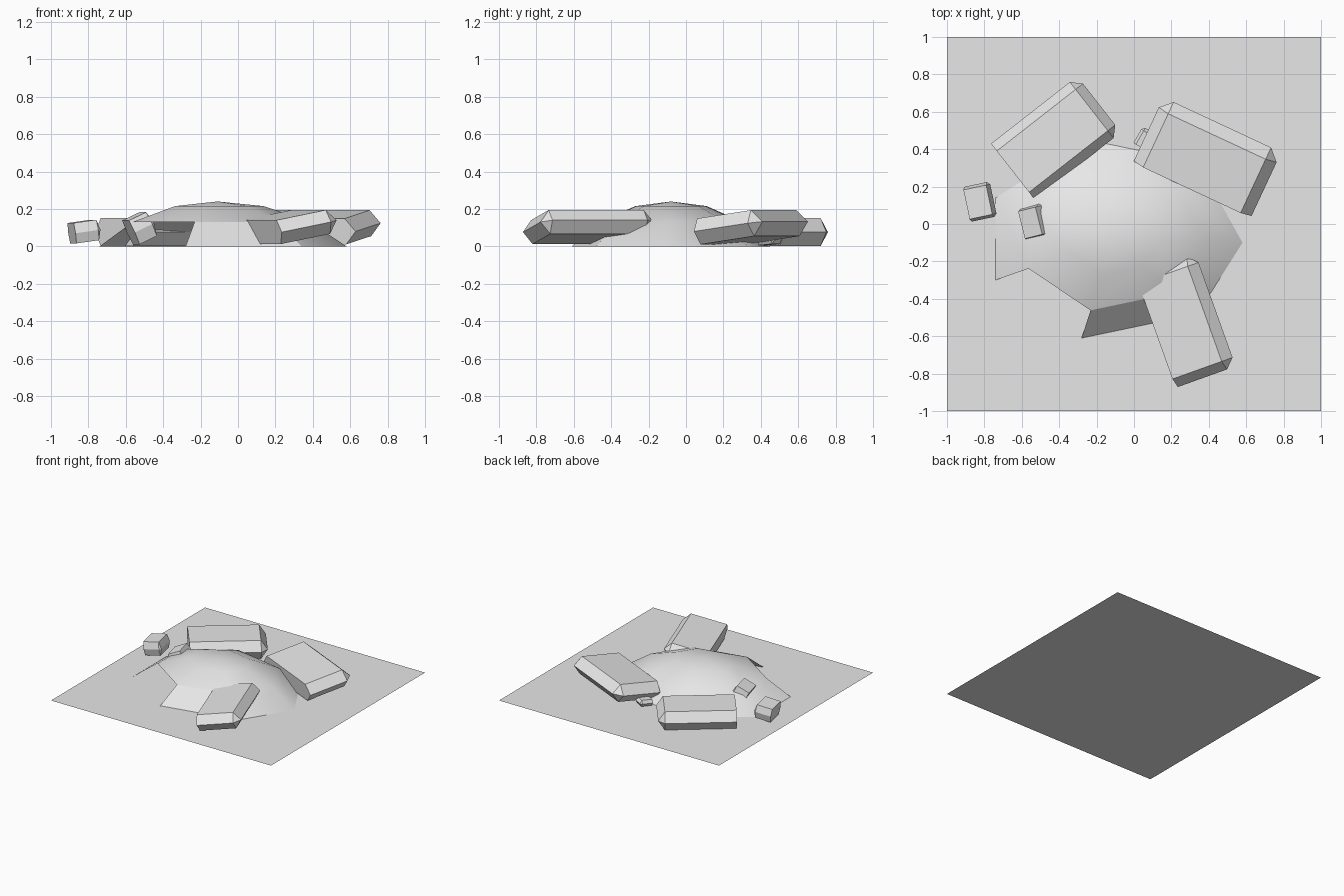
import bpy, bmesh, math
from mathutils import Matrix, Vector

if "Cube" in bpy.data.objects:
    bpy.data.objects.remove(bpy.data.objects["Cube"])

grey = bpy.data.materials.new("stone_grey")
grey.diffuse_color = (0.8, 0.8, 0.8, 1)
grey.use_nodes = True
grey.node_tree.nodes["Principled BSDF"].inputs["Base Color"].default_value = grey.diffuse_color


def make_object(name, bm):
    mesh = bpy.data.meshes.new(name)
    bm.to_mesh(mesh)
    bm.free()
    mesh.materials.append(grey)
    obj = bpy.data.objects.new(name, mesh)
    bpy.context.collection.objects.link(obj)
    return obj


def slab(name, center, length, width, height, bevel, turn, pitch):
    """Block with one square end (-x); the other three sides come to a blunt ridge."""
    bm = bmesh.new()
    l, w, h, b = length / 2, width / 2, height / 2, bevel
    for s in (-1, 1):
        for z in (-h, h):
            bm.verts.new((-l, s * (w - b), z))
            bm.verts.new((l - b, s * (w - b), z))
        bm.verts.new((-l, s * w, 0))
        bm.verts.new((l - b, s * w, 0))
        bm.verts.new((l, s * (w - b), 0))
    bmesh.ops.convex_hull(bm, input=bm.verts)
    bmesh.ops.dissolve_limit(bm, angle_limit=0.01, verts=bm.verts, edges=bm.edges)
    bmesh.ops.recalc_face_normals(bm, faces=bm.faces)
    place = (Matrix.Translation(center) @ Matrix.Rotation(math.radians(turn), 4, 'Z')
             @ Matrix.Rotation(math.radians(-pitch), 4, 'Y'))
    bm.transform(place)
    return make_object(name, bm)


# ground sheet
bm = bmesh.new()
bmesh.ops.create_grid(bm, x_segments=1, y_segments=1, size=1)
make_object("ground_sheet", bm)

# mound: seven-sided dome, rings are scaled copies of the foot outline
foot = [(0.34, -0.48), (0.58, -0.10), (0.34, 0.33), (-0.25, 0.45),
        (-0.74, 0.14), (-0.74, -0.30), (-0.28, -0.61)]
peak = Vector((-0.11, -0.08, 0.24))
n = len(foot)
bm = bmesh.new()
rings = []
for scale, z in ((1, 0), (0.72, 0.13), (0.36, 0.215)):
    rings.append([bm.verts.new((peak.x + (x - peak.x) * scale,
                                peak.y + (y - peak.y) * scale, z)) for x, y in foot])
top = bm.verts.new(peak)
for i in range(n):
    j = (i + 1) % n
    for k in range(2):
        if k == 0 and i == 5:      # open gap in the front left of the skirt
            continue
        f = bm.faces.new((rings[k][i], rings[k][j], rings[k + 1][j], rings[k + 1][i]))
        f.smooth = not (k == 0 and i == 6)   # front skirt panel is flat
    bm.faces.new((rings[2][i], rings[2][j], top)).smooth = True
make_object("mound", bm)

# large slabs leaning on the mound
slab("slab_back_left", (-0.417, 0.46, 0.076), 0.585, 0.38, 0.15, 0.05, 38, 0)
slab("slab_back_right", (0.393, 0.36, 0.106), 0.38, 0.695, 0.14, 0.06, 65, 8)
slab("slab_front", (0.281, -0.515, 0.108), 0.335, 0.64, 0.13, 0.05, 19.7, 11)

# small stones
slab("stone_left", (-0.82, 0.12, 0.08), 0.14, 0.19, 0.11, 0.015, 12, 8)
slab("stone_on_mound", (-0.52, 0.015, 0.1), 0.12, 0.18, 0.14, 0.015, 14, 25)
slab("stone_back", (0.07, 0.45, 0.035), 0.10, 0.11, 0.05, 0.015, 60, 5)
